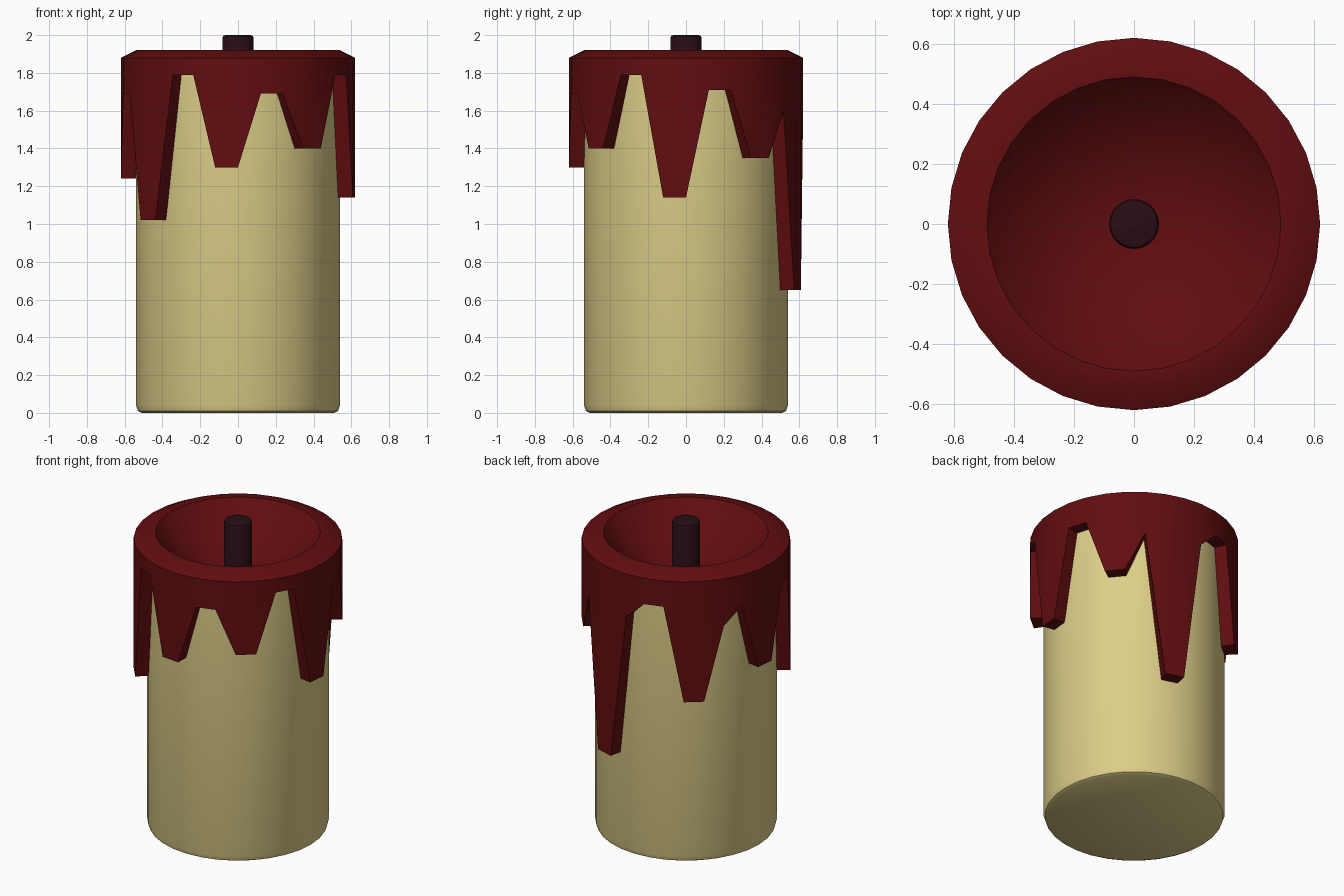
import bpy, bmesh, math

if "Cube" in bpy.data.objects:
    bpy.data.objects.remove(bpy.data.objects["Cube"])

N = 32  # sides of every round part


def material(name, rgb):
    m = bpy.data.materials.new(name)
    m.diffuse_color = (*rgb, 1)
    m.use_nodes = True
    m.node_tree.nodes["Principled BSDF"].inputs["Base Color"].default_value = m.diffuse_color
    return m


def ring(bm, radius, heights):
    """Ring of N vertices, starting at the front (-y) and turning towards +x."""
    if not isinstance(heights, list):
        heights = [heights] * N
    return [bm.verts.new((radius * math.sin(math.tau * k / N),
                          -radius * math.cos(math.tau * k / N), z))
            for k, z in enumerate(heights)]


def build(name, profile, mat, cap_start=False, cap_end=False, apex=None, angle=40):
    """Turned part from (radius, height or list of heights) rings, bottom first."""
    bm = bmesh.new()
    rings = [ring(bm, r, z) for r, z in profile]
    for a, b in zip(rings, rings[1:]):
        for k in range(N):
            j = (k + 1) % N
            bm.faces.new((a[k], a[j], b[j], b[k]))
    if cap_start:
        bm.faces.new(rings[0][::-1])
    if cap_end:
        bm.faces.new(rings[-1])
    if apex is not None:
        tip = bm.verts.new((0, 0, apex))
        for k in range(N):
            bm.faces.new((rings[-1][k], rings[-1][(k + 1) % N], tip))
    mesh = bpy.data.meshes.new(name)
    bm.to_mesh(mesh)
    bm.free()
    mesh.materials.append(mat)
    obj = bpy.data.objects.new(name, mesh)
    bpy.context.collection.objects.link(obj)
    bpy.ops.object.select_all(action='DESELECT')
    obj.select_set(True)
    bpy.context.view_layer.objects.active = obj
    bpy.ops.object.shade_smooth_by_angle(angle=math.radians(angle))
    return obj


cream = material("cream_wax", (0.73, 0.62, 0.25))
red = material("red_wax", (0.12, 0.004, 0.005))
dark = material("wick_dark", (0.022, 0.004, 0.007))

# Candle body with a softened bottom edge, open under the melted wax
build("candle_body", [(0.51, 0), (0.53, 0.01), (0.54, 0.04), (0.54, 1.86)],
      cream, cap_start=True)

# Lower edge of the melted wax, one height per side, starting at the front
drips = [1.30, 1.69, 1.69, 1.40, 1.40, 1.79, 1.79, 1.14,
         1.14, 1.71, 1.71, 1.35, 1.35, 1.60, 0.65, 0.65,
         1.60, 1.71, 1.71, 1.09, 1.09, 1.57, 1.68, 1.24,
         1.24, 1.69, 1.69, 1.02, 1.02, 1.79, 1.79, 1.30]

# Melted wax: drip underside, outer wall, rounded rim and hollow
build("melted_wax", [(0.535, drips), (0.62, drips), (0.62, 1.88), (0.54, 1.92),
                     (0.49, 1.92), (0.47, 1.895)], red, apex=1.5)

# Wick standing in the hollow
build("wick", [(0.083, 1.48), (0.083, 1.985), (0.078, 1.996), (0.068, 2.0)],
      dark, cap_start=True, cap_end=True)
